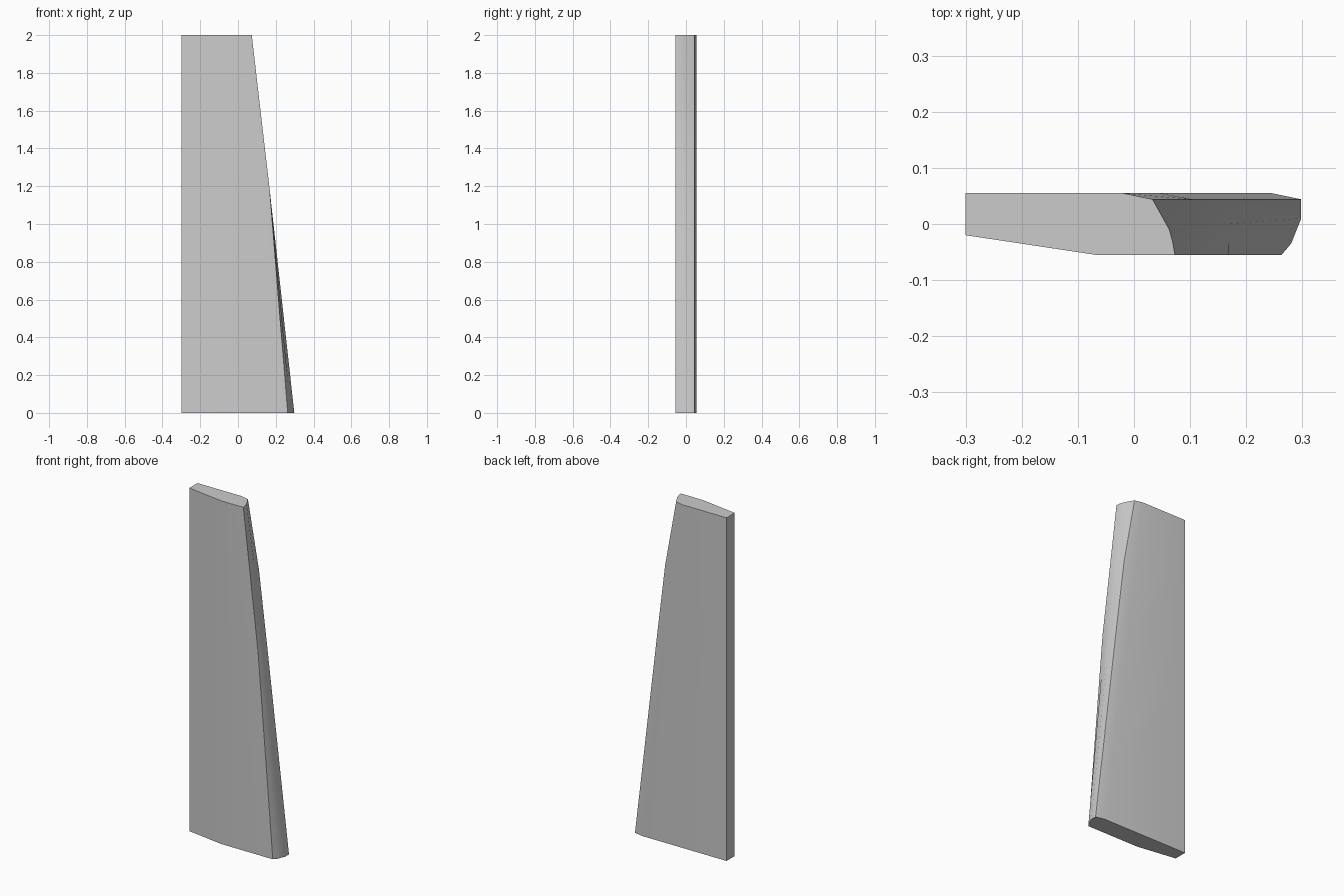
import bpy, bmesh

if "Cube" in bpy.data.objects:
    bpy.data.objects.remove(bpy.data.objects["Cube"])

# Cross-sections up the blade: height, then x of front edge, lower mid,
# upper mid, back corner and back chamfer on the slanted side
sections = [
    (0.00, 0.263, 0.280, 0.298, 0.298, 0.245),
    (1.18, 0.168, 0.168, 0.168, 0.157, 0.100),
    (1.61, 0.118, 0.118, 0.114, 0.104, 0.045),
    (2.00, 0.073, 0.069, 0.063, 0.033, -0.020),
]
mid_y = [(-0.035, 0.010), (-0.035, 0.000), (-0.033, -0.006), (-0.032, -0.010)]

bm = bmesh.new()
rings = []
for (z, front, low, high, back, chamfer), (y_low, y_high) in zip(sections, mid_y):
    outline = [(-0.30, -0.02), (-0.068, -0.055), (front, -0.055), (low, y_low),
               (high, y_high), (back, 0.044), (chamfer, 0.055), (-0.30, 0.055)]
    rings.append([bm.verts.new((x, y, z)) for x, y in outline])

# Skin between the sections, then close both ends
for a, b in zip(rings, rings[1:]):
    for i in range(len(a)):
        j = (i + 1) % len(a)
        bm.faces.new((a[i], a[j], b[j], b[i]))
bm.faces.new(rings[0][::-1])
bm.faces.new(rings[-1])
bmesh.ops.recalc_face_normals(bm, faces=bm.faces)

mesh = bpy.data.meshes.new("tapered_blade")
bm.to_mesh(mesh)
bm.free()
blade = bpy.data.objects.new("tapered_blade", mesh)
bpy.context.collection.objects.link(blade)

# Plain grey surface
grey = bpy.data.materials.new("plain_grey")
grey.diffuse_color = (0.6, 0.6, 0.6, 1)
grey.use_nodes = True
grey.node_tree.nodes["Principled BSDF"].inputs["Base Color"].default_value = grey.diffuse_color
mesh.materials.append(grey)

# Smooth the rounded edge, keep corners sharp
bpy.context.view_layer.objects.active = blade
blade.select_set(True)
bpy.ops.object.shade_smooth_by_angle(angle=0.52)
